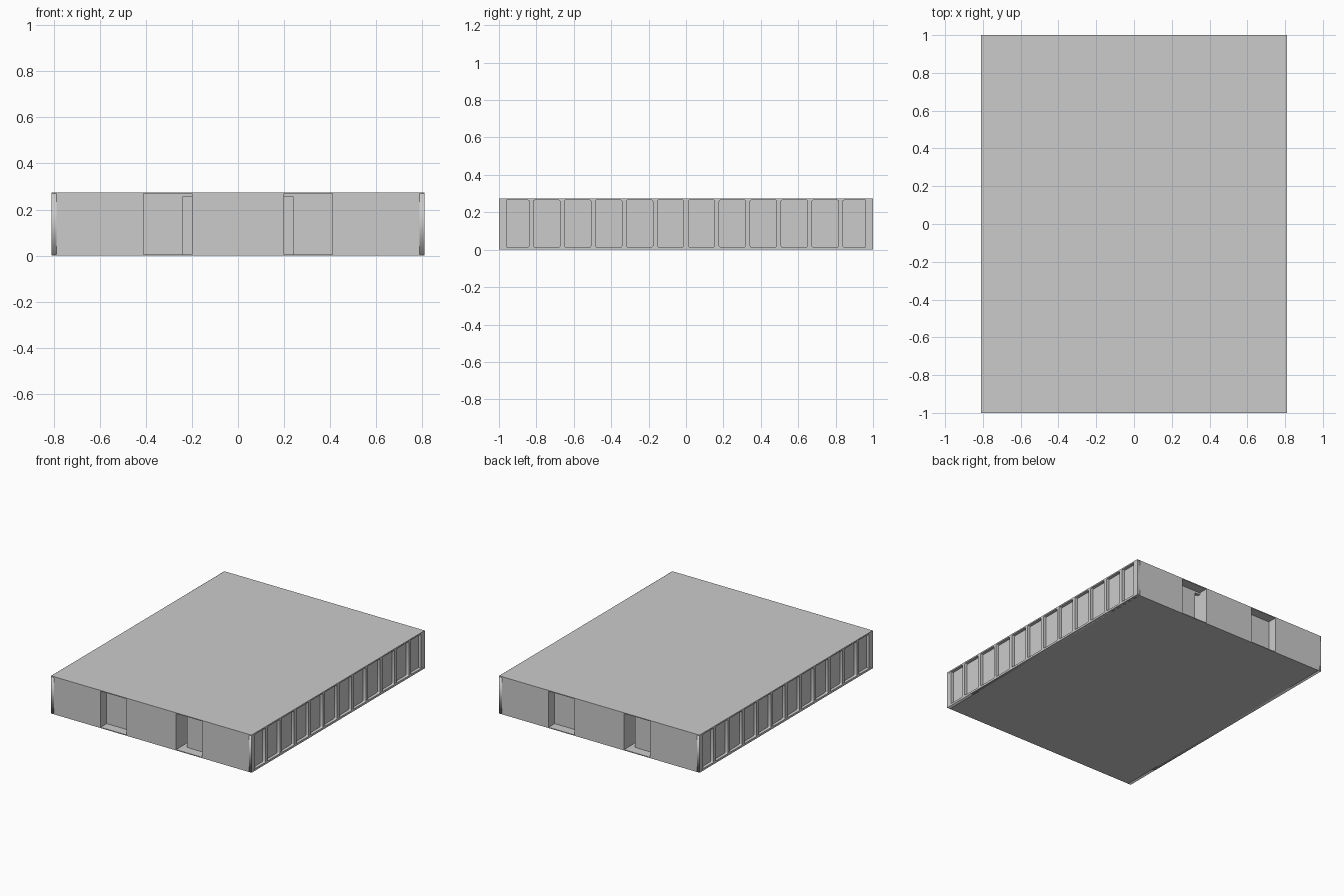
import bpy, math
from mathutils import Matrix

if "Cube" in bpy.data.objects:
    bpy.data.objects.remove(bpy.data.objects["Cube"])

W, L, H = 0.81, 1.0, 0.275      # half width, half length, height
T = 0.006                       # slab thickness


def box(name, x0, x1, y0, y1, z0=T, z1=H - T):
    bpy.ops.mesh.primitive_cube_add(size=1, location=((x0 + x1) / 2, (y0 + y1) / 2, (z0 + z1) / 2))
    ob = bpy.context.object
    ob.name = name
    ob.scale = (x1 - x0, y1 - y0, z1 - z0)
    bpy.ops.object.transform_apply(location=True, rotation=True, scale=True)
    return ob


def mirrored(ob, x=True, y=True):
    m = ob.modifiers.new("mirror", 'MIRROR')
    m.use_axis = (x, y, False)
    return ob


def rounded(cx, cy, w, h, r, seg=3):
    pts = []
    for k, (sx, sy) in enumerate([(1, 1), (-1, 1), (-1, -1), (1, -1)]):
        for i in range(seg + 1):
            a = math.pi / 2 * (k + i / seg)
            pts.append((cx + sx * (w / 2 - r) + r * math.cos(a),
                        cy + sy * (h / 2 - r) + r * math.sin(a)))
    return pts


def facade(name, depth):
    # window frame drawn in the (y, z) plane with rounded openings
    cu = bpy.data.curves.new(name, 'CURVE')
    cu.dimensions = '2D'
    cu.fill_mode = 'BOTH'
    cu.extrude = depth / 2
    loops = [[(-L, 0), (L, 0), (L, H), (-L, H)]]
    pitch = 0.1655
    loops += [rounded((i - 5.5) * pitch, 0.14, 0.141, 0.25, 0.006) for i in range(12)]
    for pts in loops:
        s = cu.splines.new('POLY')
        s.points.add(len(pts) - 1)
        for p, c in zip(s.points, pts):
            p.co = (c[0], c[1], 0, 1)
        s.use_cyclic_u = True
    ob = bpy.data.objects.new(name, cu)
    bpy.context.collection.objects.link(ob)
    bpy.ops.object.select_all(action='DESELECT')
    ob.select_set(True)
    bpy.context.view_layer.objects.active = ob
    bpy.ops.object.convert(target='MESH')
    ob = bpy.context.object
    # curve x -> y, curve y -> z, curve z -> x
    turn = Matrix(((0, 0, 1, W - depth / 2), (1, 0, 0, 0), (0, 1, 0, 0), (0, 0, 0, 1)))
    ob.data.transform(turn)
    return mirrored(ob, y=False)


# floor and roof slabs
IN = W - 0.001
box("floor_slab", -IN, IN, -L, L, 0, T)
box("roof_slab", -IN, IN, -L, L, H - T, H)

# window walls on both long sides
facade("window_frame", 0.022)
mirrored(box("window_pane", W - 0.04, W - 0.022, -L + 0.002, L - 0.002), y=False)

# end walls, with two recessed entrances at each end
mirrored(box("outer_end_wall", 0.41, W - 0.002, -L, -0.96, 0, H))
mirrored(box("middle_end_wall", -0.2, 0.2, -L, -0.96, 0, H), x=False)
mirrored(box("entrance_side_wall", 0.41, 0.43, -0.96, -0.91))
mirrored(box("entrance_panel", 0.24, 0.41, -0.93, -0.91))
mirrored(box("entrance_lintel", 0.2, 0.24, -0.93, -0.91, 0.255))
mirrored(box("entrance_inner_wall", 0.18, 0.2, -0.96, -0.85))

# long partitions beside the core, then cross partitions
mirrored(box("long_partition", 0.2, 0.24, -0.85, 0.85), y=False)
for y in (0.5, 0.167):
    mirrored(box("outer_cross_partition", 0.24, W - 0.04, -y - 0.012, -y + 0.012))
    mirrored(box("core_cross_partition", -0.2, 0.2, -y - 0.012, -y + 0.012), x=False)
